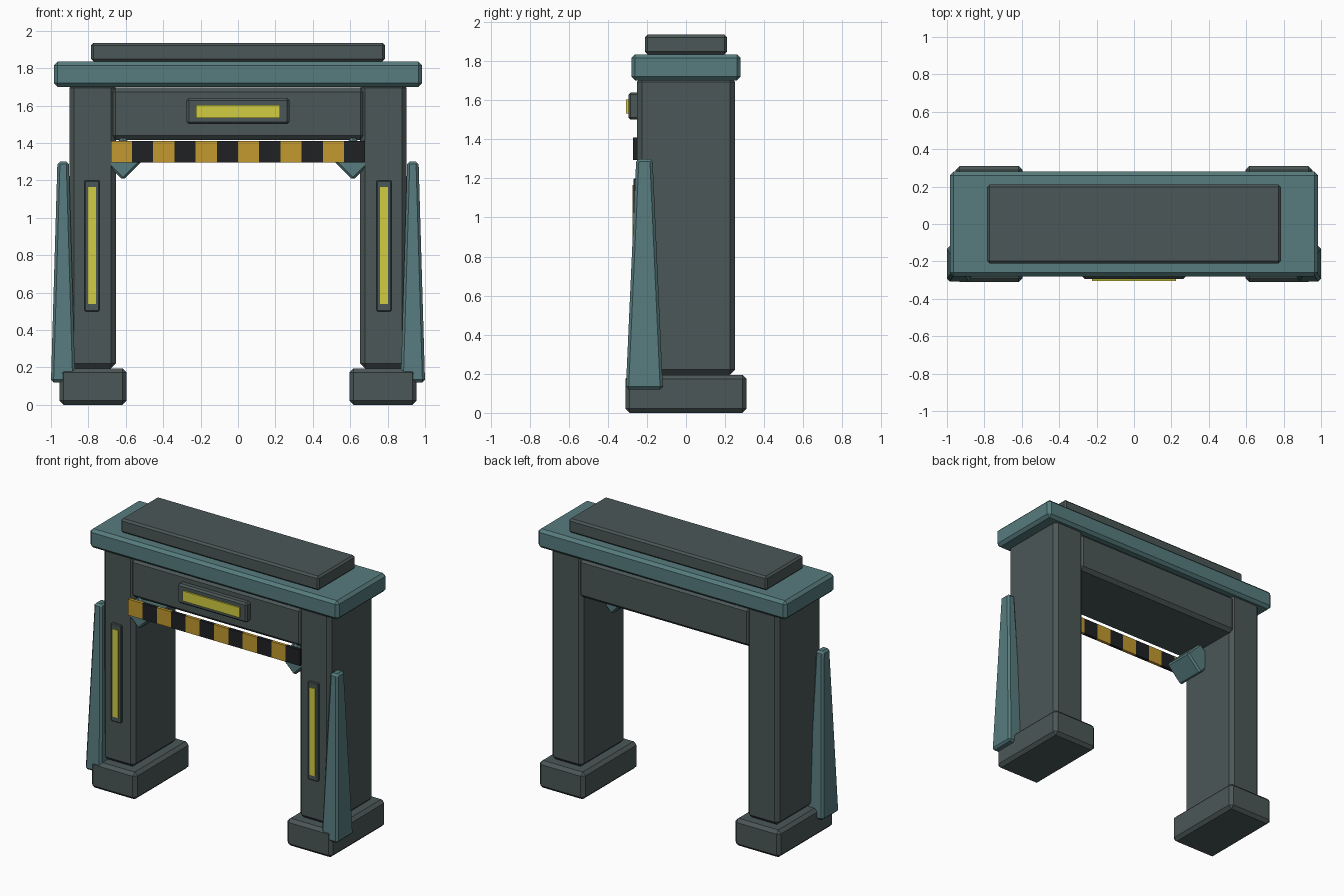
import bpy
import bmesh
from math import radians
from mathutils import Matrix, Vector

if "Cube" in bpy.data.objects:
    bpy.data.objects.remove(bpy.data.objects["Cube"], do_unlink=True)


def make_material(name, rgb):
    mat = bpy.data.materials.new(name)
    mat.use_nodes = True
    color = (*rgb, 1)
    mat.diffuse_color = color
    mat.node_tree.nodes["Principled BSDF"].inputs["Base Color"].default_value = color
    return mat


DARK = make_material("dark grey", (0.072, 0.095, 0.095))
TEAL = make_material("dull teal", (0.095, 0.2, 0.21))
GLOW = make_material("lamp yellow", (0.64, 0.61, 0.055))
AMBER = make_material("amber", (0.54, 0.32, 0.028))
BLACK = make_material("black", (0.014, 0.015, 0.016))


def block(name, x, y, z, mat, bevel=0.0, taper=(1, 1), tilt=0):
    """Box from (min, max) ranges, with optional top taper, tilt about y and bevel."""
    low, high = Vector((x[0], y[0], z[0])), Vector((x[1], y[1], z[1]))
    size = high - low
    bm = bmesh.new()
    bmesh.ops.create_cube(bm, size=1)
    for v in bm.verts:
        if v.co.z > 0:
            v.co.x *= taper[0]
            v.co.y *= taper[1]
        v.co = Vector(a * b for a, b in zip(v.co, size))
    bm.transform(Matrix.Rotation(radians(tilt), 4, "Y"))
    if bevel:
        bmesh.ops.bevel(bm, geom=bm.edges[:], offset=bevel, segments=1,
                        profile=0.5, affect="EDGES")
    bmesh.ops.recalc_face_normals(bm, faces=bm.faces[:])
    mesh = bpy.data.meshes.new(name)
    bm.to_mesh(mesh)
    bm.free()
    mesh.materials.append(mat)
    obj = bpy.data.objects.new(name, mesh)
    obj.location = (low + high) / 2
    bpy.context.collection.objects.link(obj)
    return obj


def pair(name, x, *args, **kwargs):
    """Matching block on each side; x is given for the +x side."""
    block("left_" + name, x, *args, **kwargs)
    block("right_" + name, (-x[1], -x[0]), *args, **kwargs)


# Feet, columns and buttresses
pair("foot", (0.595, 0.955), (-0.31, 0.31), (0, 0.195), DARK, bevel=0.022)
pair("column", (0.652, 0.902), (-0.25, 0.25), (0.195, 1.72), DARK, bevel=0.026)
pair("buttress", (0.87, 1.0), (-0.308, -0.118), (0.12, 1.3), TEAL, bevel=0.014,
     taper=(0.47, 0.44))

# Lintel, cap and roof slab
block("lintel", (-0.68, 0.68), (-0.251, 0.251), (1.415, 1.695), DARK, bevel=0.024)
block("cap", (-0.985, 0.985), (-0.28, 0.28), (1.7, 1.835), TEAL, bevel=0.02)
block("roof_slab", (-0.785, 0.785), (-0.21, 0.21), (1.835, 1.935), DARK, bevel=0.013)

# Corner braces tucked under the lintel
pair("corner_brace", (0.532, 0.698), (-0.25, -0.03), (1.235, 1.401), TEAL,
     bevel=0.012, tilt=45)

# Lit sign on the lintel
block("sign_frame", (-0.275, 0.275), (-0.295, -0.24), (1.5, 1.64), DARK, bevel=0.012)
block("sign_lamp", (-0.225, 0.225), (-0.306, -0.29), (1.532, 1.604), GLOW)

# Lamp strips on the columns
pair("lamp_frame", (0.74, 0.82), (-0.268, -0.24), (0.5, 1.2), DARK, bevel=0.005)
pair("lamp_strip", (0.758, 0.803), (-0.275, -0.262), (0.538, 1.165), GLOW)

# Hazard bar made of alternating segments
STRIPES = 12
width = 1.36 / STRIPES
for i in range(STRIPES):
    start = -0.68 + i * width
    block(f"hazard_stripe_{i + 1}", (start, start + width), (-0.271, -0.249),
          (1.295, 1.41), BLACK if i % 2 else AMBER)
